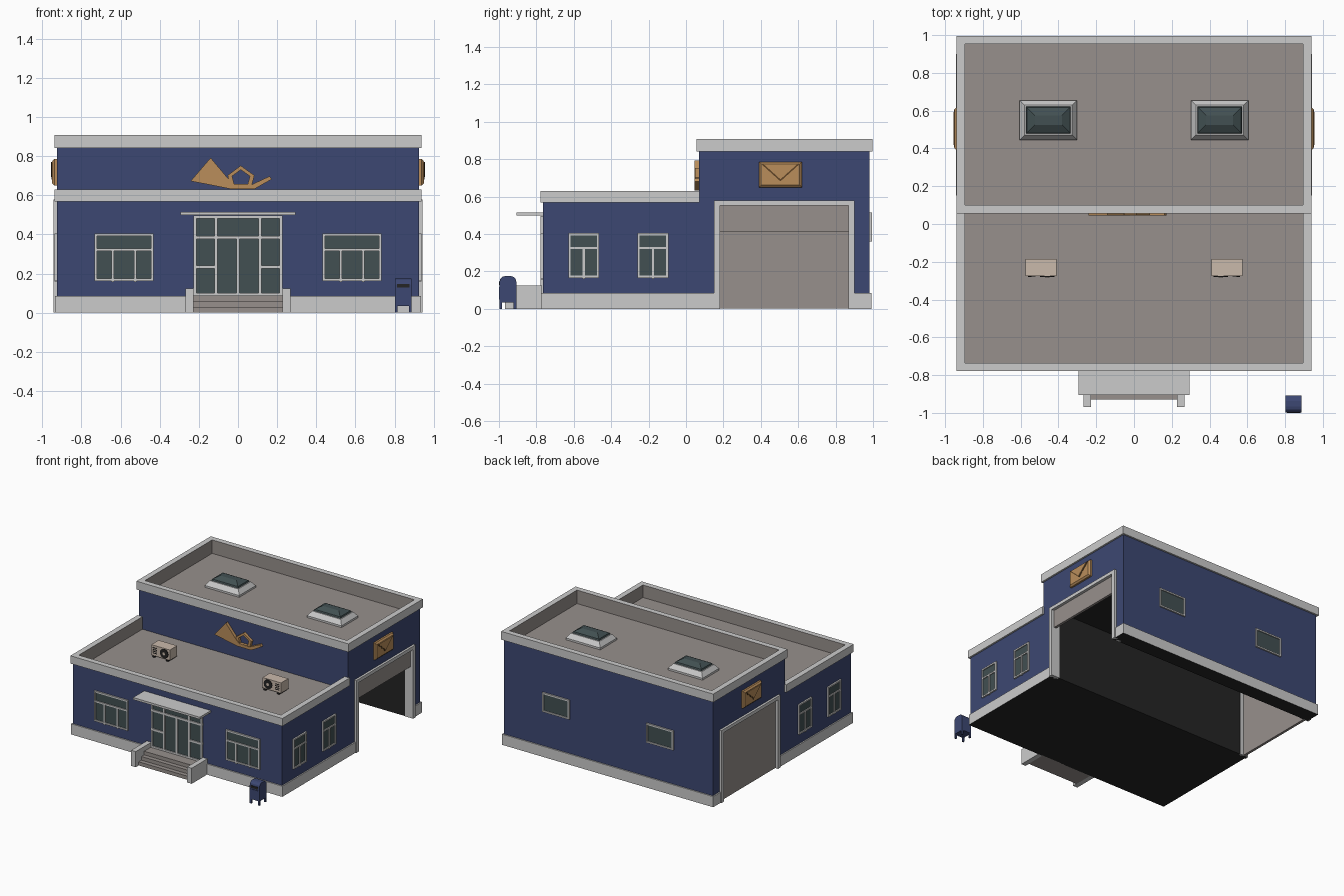
import bpy, bmesh, math
from mathutils import Matrix, Vector

cube = bpy.data.objects.get("Cube")
if cube:
    bpy.data.objects.remove(cube, do_unlink=True)

# Palette: every part shares the same slots
PALETTE = {
    "wall_blue": (0.046, 0.064, 0.17),
    "trim_grey": (0.6, 0.6, 0.6),
    "roof_taupe": (0.31, 0.28, 0.265),
    "glass": (0.054, 0.08, 0.084),
    "gold": (0.49, 0.27, 0.105),
    "dark_gold": (0.12, 0.06, 0.02),
    "beige": (0.59, 0.49, 0.41),
    "dark": (0.018, 0.018, 0.018),
}
MATS = []
for label, rgb in PALETTE.items():
    mat = bpy.data.materials.new(label)
    mat.use_nodes = True
    mat.diffuse_color = (*rgb, 1)
    mat.node_tree.nodes["Principled BSDF"].inputs["Base Color"].default_value = (*rgb, 1)
    MATS.append(mat)
WALL, TRIM, ROOF, GLASS, GOLD, BRONZE, BEIGE, DARK = range(len(MATS))


def finish(name, bm, loc=(0, 0, 0), rot=0, tilt=False):
    """Turn a bmesh into an object; rot turns the outward -y side, tilt lays z outward."""
    m = Matrix.Translation(Vector(loc)) @ Matrix.Rotation(math.radians(rot), 4, 'Z')
    if tilt:
        m = m @ Matrix.Rotation(math.pi / 2, 4, 'X')
    bmesh.ops.recalc_face_normals(bm, faces=bm.faces)
    bm.transform(m)
    mesh = bpy.data.meshes.new(name)
    bm.to_mesh(mesh)
    bm.free()
    for mat in MATS:
        mesh.materials.append(mat)
    ob = bpy.data.objects.new(name, mesh)
    bpy.context.collection.objects.link(ob)
    return ob


def add_prism(bm, pts, y0, y1, mat):
    a = [bm.verts.new((x, y0, z)) for x, z in pts]
    b = [bm.verts.new((x, y1, z)) for x, z in pts]
    faces = [bm.faces.new(a), bm.faces.new(b[::-1])]
    for i in range(len(pts)):
        j = (i + 1) % len(pts)
        faces.append(bm.faces.new((a[i], b[i], b[j], a[j])))
    for f in faces:
        f.material_index = mat


def add_box(bm, x0, x1, y0, y1, z0, z1, mat):
    add_prism(bm, [(x0, z0), (x1, z0), (x1, z1), (x0, z1)], y0, y1, mat)


def boxes(name, items, **place):
    bm = bmesh.new()
    for it in items:
        add_box(bm, *it)
    return finish(name, bm, **place)


def loft(name, rings, mats, **place):
    """Stack of rectangles (half width, y0, y1, z); mats = bottom, sides..., top."""
    bm = bmesh.new()
    loops = [[bm.verts.new(p) for p in ((-w, a, z), (w, a, z), (w, b, z), (-w, b, z))]
             for w, a, b, z in rings]
    bm.faces.new(loops[0][::-1]).material_index = mats[0]
    for lo, hi, mat in zip(loops, loops[1:], mats[1:]):
        for i in range(4):
            j = (i + 1) % 4
            bm.faces.new((lo[i], lo[j], hi[j], hi[i])).material_index = mat
    bm.faces.new(loops[-1]).material_index = mats[-1]
    return finish(name, bm, **place)


def hall(name, y0, y1, wall_top, top, roof, back):
    """Plinth, wall, parapet band and sunken roof as one stack; back scales the rear overhang."""
    steps = [(0.01, 0), (0.01, 0.085), (0, 0.085), (0, wall_top), (0.014, wall_top),
             (0.014, top), (-0.03, top), (-0.03, roof)]
    rings = [(0.925 + o, y0 - o, y1 + o * back, z) for o, z in steps]
    return loft(name, rings, [DARK, TRIM, TRIM, WALL, TRIM, TRIM, TRIM, ROOF, ROOF])


def window(name, w, h, bars, loc, rot=0, t=0.012):
    """Glazing with an outer frame and inner bars (x0, z0, x1, z1)."""
    r = w / 2 - t / 2
    frame = [(-r, t / 2, r, t / 2), (-r, h - t / 2, r, h - t / 2),
             (-r, t / 2, -r, h - t / 2), (r, t / 2, r, h - t / 2)]
    items = [(-r, r, -0.004, 0.01, t / 2, h - t / 2, GLASS)]
    for x0, z0, x1, z1 in frame + bars:
        items.append((x0 - t / 2, x1 + t / 2, -0.012, 0.01, z0 - t / 2, z1 + t / 2, TRIM))
    boxes(name, items, loc=loc, rot=rot)


# Building halls
hall("front_hall", -0.765, 0.072, 0.568, 0.63, 0.53, 0.04)
rear = hall("rear_hall", 0.07, 0.982, 0.842, 0.908, 0.80, 1)

# Drive-through bay, open underneath
cutter = boxes("bay_cutter", [(-2, 2, 0.178, 0.872, -1, 0.56, DARK)])
cutter.hide_render = True
cut = rear.modifiers.new("bay", 'BOOLEAN')
cut.operation, cut.solver, cut.object = 'DIFFERENCE', 'EXACT', cutter
bpy.context.view_layer.objects.active = rear
bpy.ops.object.modifier_apply(modifier=cut.name)
bpy.data.objects.remove(cutter, do_unlink=True)

for side, label in ((1, "left"), (-1, "right")):
    # Bay surround, shutter and wall emblem
    xs = sorted((side * 0.87, side * 0.943))
    boxes(label + "_bay_frame", [(*xs, 0.15, 0.182, 0, 0.58, TRIM), (*xs, 0.868, 0.9, 0, 0.58, TRIM),
                                 (*xs, 0.182, 0.868, 0.553, 0.58, TRIM)])
    ds = sorted((side * 0.9, side * 0.92))
    boxes(label + "_shutter", [(*ds, 0.18, 0.87, 0.41 if side > 0 else 0.002, 0.556, ROOF)])
    place = dict(loc=(side * 0.925, 0.505, 0.7175), rot=90 * side)
    loft(label + "_envelope", [(0.115, -0.068, 0.068, -0.01), (0.115, -0.068, 0.068, 0.014),
                               (0.103, -0.056, 0.056, 0.025)], [GOLD] * 4, tilt=True, **place)
    bm = bmesh.new()
    add_prism(bm, [(-0.1, 0.054), (0, -0.036), (0.1, 0.054)], -0.027, -0.02, BRONZE)
    add_prism(bm, [(-0.088, 0.054), (0, -0.025), (0.088, 0.054)], -0.031, -0.02, GOLD)
    finish(label + "_envelope_flap", bm, **place)

    # Windows
    for n, y in enumerate((-0.547, -0.177)):
        window(f"{label}_side_window_{n}", 0.165, 0.24, [(-0.076, 0.16, 0.076, 0.16), (0, 0, 0, 0.16)],
               (side * 0.925, y, 0.165), 90 * side)
    window(label + "_front_window", 0.3, 0.243,
           [(-0.14, 0.16, 0.14, 0.16), (-0.058, 0, -0.058, 0.16), (0.058, 0, 0.058, 0.16)],
           (side * 0.583, -0.765, 0.162))
    window(label + "_back_window", 0.24, 0.155, [], (side * 0.46, 0.982, 0.36), 180)

    # Skylight: tapered curb and hipped glass
    def ring(inset, z):
        return (0.152 - inset, inset - 0.105, 0.105 - inset, z)
    loft(label + "_skylight", [ring(0, 0.79), ring(0, 0.815), ring(0.026, 0.85), ring(0.034, 0.85),
                               ring(0.038, 0.862), ring(0.08, 0.885)],
         [TRIM, TRIM, TRIM, TRIM, GLASS, GLASS, GLASS], loc=(side * 0.453, 0.55, 0))

    # Air conditioner with fan, louvres and feet
    bm = bmesh.new()
    add_box(bm, -0.082, 0.082, -0.046, 0.046, 0.012, 0.095, BEIGE)
    for x in (-0.06, 0.06):
        add_box(bm, x - 0.01, x + 0.01, -0.05, 0.046, 0, 0.012, DARK)
    fan = -side * 0.032
    for radius, depth, mat in ((0.037, 0.05, DARK), (0.012, 0.053, BEIGE)):
        add_prism(bm, [(fan + radius * math.cos(a * math.pi / 6), 0.054 + radius * math.sin(a * math.pi / 6))
                       for a in range(12)], -depth, -0.04, mat)
    for i in range(4):
        z = 0.03 + i * 0.014
        add_box(bm, side * 0.05 - 0.02, side * 0.05 + 0.02, -0.048, -0.04, z, z + 0.006, DARK)
    finish(label + "_air_conditioner", bm, loc=(side * 0.492, -0.23, 0.53))

    # Stair cheek wall
    cs = sorted((side * 0.228, side * 0.268))
    boxes(label + "_stair_cheek", [(*cs, -0.968, -0.77, 0, 0.125, TRIM)])

# Entrance glazing, canopy and steps
bars = [(-0.22, 0.3, 0.22, 0.3), (0, 0, 0, 0.3)]
for s in (-1, 1):
    bars.append((s * 0.112, 0, s * 0.112, 0.4))
    bars.append((min(s * 0.112, s * 0.22), 0.148, max(s * 0.112, s * 0.22), 0.148))
window("entrance", 0.455, 0.412, bars, (0, -0.766, 0.085), t=0.016)
boxes("canopy", [(-0.295, 0.295, -0.905, -0.76, 0.499, 0.516, TRIM)])
boxes("steps", [(-0.23, 0.23, -0.93 + i * 0.035, -0.77, 0, 0.029 * (i + 1), ROOF) for i in range(3)])

# Horn emblem: bell with tube, and a five-sided coil
bm = bmesh.new()
add_prism(bm, [(-0.242, 0.673), (-0.04, 0.633), (-0.02, 0.657), (-0.05, 0.685), (-0.14, 0.792)],
          0.045, 0.08, GOLD)
add_prism(bm, [(-0.04, 0.633), (0.085, 0.633), (0.07, 0.655), (-0.02, 0.657)], 0.045, 0.08, GOLD)
add_prism(bm, [(0.085, 0.633), (0.172, 0.682), (0.162, 0.698), (0.07, 0.655)], 0.045, 0.08, GOLD)
coil = [(-0.053, 0.702), (0.014, 0.752), (0.084, 0.702), (0.068, 0.642), (-0.038, 0.642)]
inner = [(0.015 + (x - 0.015) * 0.66, 0.69 + (z - 0.69) * 0.66) for x, z in coil]
for i in range(5):
    j = (i + 1) % 5
    add_prism(bm, [coil[i], coil[j], inner[j], inner[i]], 0.048, 0.08, GOLD)
finish("horn_emblem", bm)

# Mailbox with rounded top, lid, slot and legs
bm = bmesh.new()
arch = [(-0.045, 0.035), (0.045, 0.035)]
for cx, start in ((0.015, 0), (-0.015, 90)):
    for step in range(4):
        a = math.radians(start + step * 30)
        arch.append((cx + 0.03 * math.cos(a), 0.145 + 0.03 * math.sin(a)))
add_prism(bm, arch, -0.043, 0.043, WALL)
finish("mailbox_body", bm, loc=(0.845, -0.952, 0), rot=90)
boxes("mailbox_details", [(-0.032, 0.032, -0.049, -0.04, 0.128, 0.146, DARK),
                          (-0.036, 0.036, -0.049, -0.04, 0.05, 0.118, WALL)], loc=(0.845, -0.952, 0))
boxes("mailbox_legs", [(x - 0.007, x + 0.007, y - 0.007, y + 0.007, 0, 0.06, WALL)
                       for x in (-0.036, 0.036) for y in (-0.038, 0.038)], loc=(0.845, -0.952, 0))
